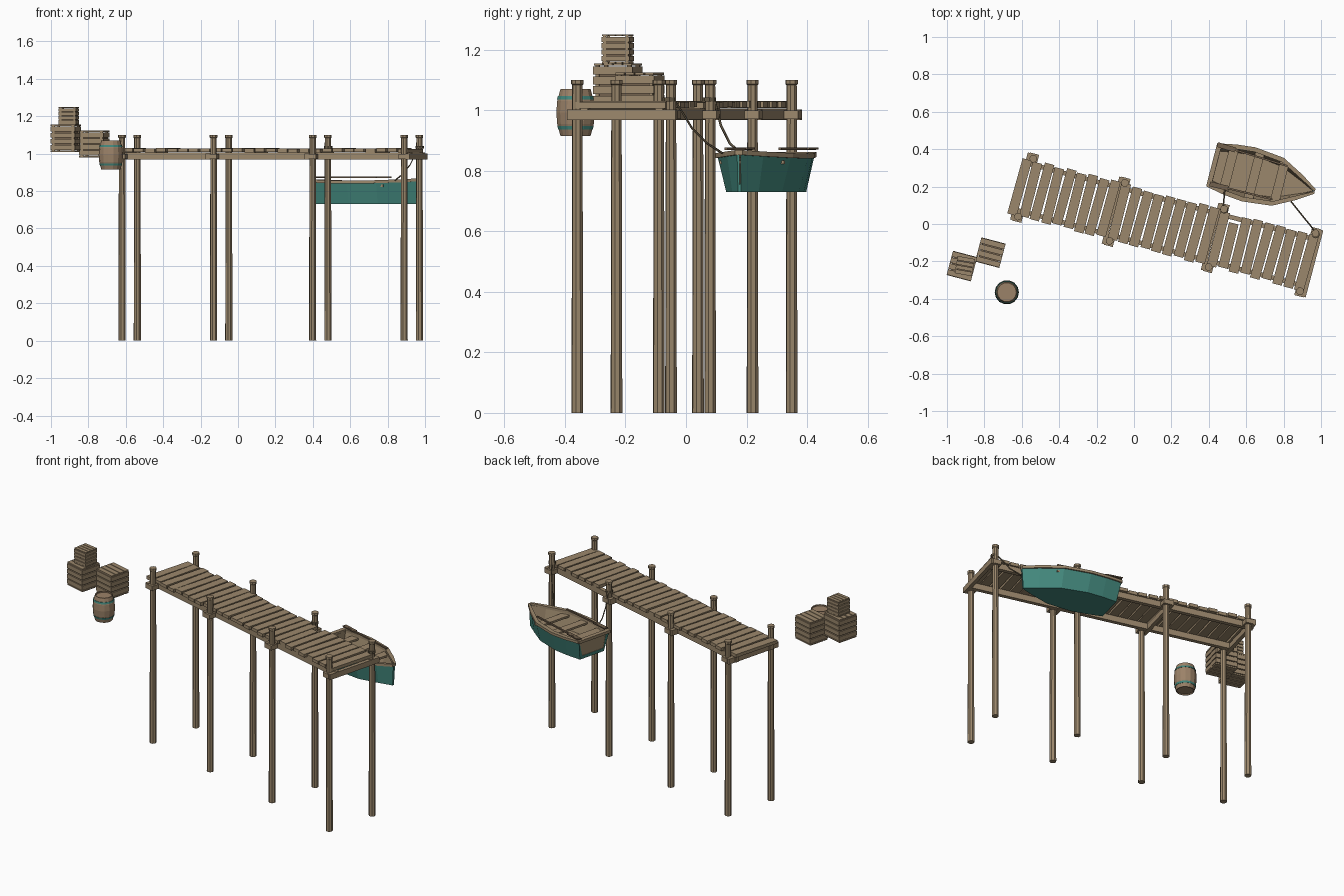
import bpy, bmesh, math, random
from mathutils import Matrix, Vector

if "Cube" in bpy.data.objects:
    bpy.data.objects.remove(bpy.data.objects["Cube"])

random.seed(4)


def material(name, rgb):
    m = bpy.data.materials.new(name)
    m.diffuse_color = (*rgb, 1)
    m.use_nodes = True
    m.node_tree.nodes["Principled BSDF"].inputs["Base Color"].default_value = m.diffuse_color
    return m


WOOD = material("weathered wood", (0.33, 0.245, 0.15))
BARREL = material("barrel wood", (0.33, 0.225, 0.14))
TEAL = material("teal paint", (0.055, 0.24, 0.20))
ROPE = material("rope brown", (0.13, 0.10, 0.06))
DARK = material("dark wood", (0.17, 0.12, 0.075))


def frame(x, y, z, deg):
    return Matrix.Translation((x, y, z)) @ Matrix.Rotation(math.radians(deg), 4, 'Z')


def finish(name, bm, mats, M=Matrix.Identity(4)):
    bmesh.ops.recalc_face_normals(bm, faces=bm.faces)
    bm.transform(M)
    me = bpy.data.meshes.new(name)
    bm.to_mesh(me)
    bm.free()
    for m in mats:
        me.materials.append(m)
    ob = bpy.data.objects.new(name, me)
    bpy.context.collection.objects.link(ob)
    return ob


def box(bm, c, s, deg=0):
    M = frame(*c, deg) @ Matrix.Diagonal((*s, 1))
    bmesh.ops.create_cube(bm, size=1, matrix=M)


def lathe(bm, profile, n, x=0, y=0):
    rings = [[bm.verts.new((x + r * math.cos(2 * math.pi * i / n),
                            y + r * math.sin(2 * math.pi * i / n), z))
              for i in range(n)] for r, z in profile]
    for a, b in zip(rings, rings[1:]):
        for i in range(n):
            j = (i + 1) % n
            bm.faces.new((a[i], a[j], b[j], b[i]))
    bm.faces.new(rings[0][::-1])
    bm.faces.new(rings[-1])


def loft(bm, sections, closed=True):
    """Skin equal-length sections, return faces grouped by strip index."""
    rows = [[bm.verts.new(p) for p in s] for s in sections]
    n = len(rows[0])
    strips = [[] for _ in range(n)]
    for a, b in zip(rows, rows[1:]):
        for i in range(n if closed else n - 1):
            j = (i + 1) % n
            strips[i].append(bm.faces.new((a[i], a[j], b[j], b[i])))
    if closed:
        bm.faces.new(rows[0])
        bm.faces.new(rows[-1])
    return strips


# ---- Pier ----
PIER = frame(0.175, -0.005, 0, -14.8)
POST_U = (-0.78, -0.274, 0.274, 0.78)

bm = bmesh.new()
for u in POST_U:
    for v in (-0.16, 0.16):
        lathe(bm, [(0.02, 0), (0.0175, 1.083), (0.021, 1.086), (0.021, 1.1)], 8, u, v)
finish("pier_posts", bm, [WOOD], PIER)

bm = bmesh.new()
for v in (-0.128, 0.128):
    box(bm, (-0.005, v, 0.988), (1.64, 0.024, 0.036))
finish("long_beams", bm, [WOOD], PIER)

bm = bmesh.new()
for u in POST_U:
    s = 1 if u > 0.5 else -1
    box(bm, (u + s * 0.026, 0, 0.985), (0.022, 0.37, 0.034))
    for v in (-0.163, 0.163):       # collar blocks round the posts
        box(bm, (u, v, 0.985), (0.05, 0.05, 0.028))
finish("cross_beams", bm, [WOOD], PIER)

bm = bmesh.new()
COUNT, PITCH = 27, 0.061
for i in range(COUNT):
    u = -0.812 + i * PITCH
    back = 0.152 + random.uniform(-0.008, 0.008)
    front = -0.152 + random.uniform(-0.008, 0.008)
    if i == 19:                     # broken plank
        back = 0.10
    z = 1.018 + random.uniform(-0.002, 0.002)
    box(bm, (u, (back + front) / 2, z), (0.052, back - front, 0.02),
        random.uniform(-1.2, 1.2))
finish("deck_planks", bm, [WOOD], PIER)

# ---- Rowing boat ----
BOAT = frame(0.42, 0.315, 0, -14.4)
# station: length, half width at rim, half width at bottom, rim height
STATIONS = [(0, 0.113, 0.09, 0.85), (0.1, 0.132, 0.106, 0.846), (0.2, 0.142, 0.114, 0.844),
            (0.36, 0.125, 0.095, 0.846), (0.48, 0.062, 0.045, 0.851), (0.565, 0.006, 0.005, 0.856)]

bm = bmesh.new()
sections = []
for u, w, b, z in STATIONS:
    wi, bi = max(w - 0.012, 0.002), max(b - 0.01, 0.001)
    ub = 0.02 + u * 0.95
    ui = min(max(u, 0.012), 0.55)
    sections.append([(u, -w, z), (ub, -b, 0.73), (ub, b, 0.73), (u, w, z),
                     (ui, wi, z), (ui, bi, 0.755), (ui, -bi, 0.755), (ui, -wi, z)])
strips = loft(bm, sections)
for k in (3, 4, 5, 6, 7):
    for f in strips[k]:
        f.material_index = 1
finish("boat_hull", bm, [TEAL, WOOD], BOAT)

bm = bmesh.new()
for s in (-1, 1):
    loft(bm, [[(u, s * (w + 0.007), z - 0.004), (u, s * (w + 0.007), z + 0.012),
               (u, s * max(w - 0.018, 0), z + 0.012), (u, s * max(w - 0.018, 0), z - 0.004)]
              for u, w, b, z in STATIONS])
box(bm, (0.008, 0, 0.853), (0.026, 0.235, 0.018))
finish("boat_rim", bm, [WOOD], BOAT)

bm = bmesh.new()
loft(bm, [[(0.014, y, z) for y, z in ((-0.1, 0.85), (0.1, 0.85), (0.082, 0.755), (-0.082, 0.755))],
          [(0.022, y, z) for y, z in ((-0.1, 0.85), (0.1, 0.85), (0.082, 0.755), (-0.082, 0.755))]])
finish("boat_transom", bm, [WOOD], BOAT)

bm = bmesh.new()
for u, w in ((0.09, 0.235), (0.23, 0.255), (0.37, 0.22)):
    box(bm, (u, 0, 0.828), (0.05, w, 0.012))
finish("boat_benches", bm, [WOOD], BOAT)


# ---- Oars ----
for name, p, q in (("front_oar", (0.405, 0.215, 0.873), (0.74, 0.132, 0.873)),
                   ("back_oar", (0.445, 0.425, 0.873), (0.82, 0.31, 0.873))):
    p, q = Vector(p), Vector(q)
    d = q - p
    bm = bmesh.new()
    box(bm, (d.length / 2, 0, 0), (d.length, 0.01, 0.008))
    box(bm, (0.05, 0, 0), (0.1, 0.026, 0.006))
    finish(name, bm, [DARK], frame(*p, math.degrees(math.atan2(d.y, d.x))))


# ---- Mooring ropes ----
def rope(name, pts):
    cu = bpy.data.curves.new(name, 'CURVE')
    cu.dimensions = '3D'
    cu.bevel_depth = 0.004
    cu.bevel_resolution = 0
    sp = cu.splines.new('POLY')
    sp.points.add(len(pts) - 1)
    for point, co in zip(sp.points, pts):
        point.co = (*co, 1)
    cu.materials.append(ROPE)
    bpy.context.collection.objects.link(bpy.data.objects.new(name, cu))


rope("bow_rope", [(0.84, 0.12, 0.858), (0.88, 0.07, 0.89), (0.92, 0.02, 0.94),
                  (0.945, -0.01, 0.99), (0.965, -0.04, 1.035)])
rope("stern_rope", [(0.485, 0.185, 0.855), (0.482, 0.145, 0.89), (0.479, 0.115, 0.95),
                    (0.477, 0.095, 1.03)])
bm = bmesh.new()
for x, y in ((0.972, -0.055), (0.482, 0.077)):
    lathe(bm, [(0.022, 1.028), (0.022, 1.042)], 8, x, y)
finish("rope_loops", bm, [ROPE], Matrix.Identity(4))


# ---- Crates ----
def crate(name, x, y, z, s, h, deg):
    bm = bmesh.new()
    t = s * 0.06
    box(bm, (0, 0, h / 2), (s - 3 * t, s - 3 * t, h - 3 * t))
    for f in bm.faces:
        f.material_index = 1
    p = s / 4
    for i in range(4):
        o = (i - 1.5) * p
        for end in (t / 2, h - t / 2):          # lid and base slats
            box(bm, (0, o, end), (s, p * 0.86, t))
        zc = t + (h - 2 * t) * (i + 0.5) / 4
        hh = (h - 2 * t) / 4 * 0.82
        for k in (-1, 1):                       # side slats
            box(bm, (0, k * (s - t) / 2, zc), (s, t, hh))
            box(bm, (k * (s - t) / 2, 0, zc), (t, s - 2 * t, hh))
    for a in (-1, 1):                           # corner battens
        for b in (-1, 1):
            box(bm, (a * (s / 2 - 1.6 * t), b * (s / 2 - 1.6 * t), h / 2),
                (1.6 * t, 1.6 * t, h - 2 * t))
    finish(name, bm, [WOOD, DARK], frame(x, y, z, deg))


crate("large_crate", -0.92, -0.225, 1.01, 0.134, 0.145, -14.8)
crate("small_crate", -0.905, -0.225, 1.155, 0.093, 0.095, -10)
crate("side_crate", -0.768, -0.153, 0.98, 0.134, 0.145, -14.8)

# ---- Barrel ----
BX, BY = -0.68, -0.365
bm = bmesh.new()
lathe(bm, [(0.046, 0.922), (0.046, 0.915), (0.051, 0.915), (0.062, 0.955), (0.065, 0.993),
           (0.062, 1.03), (0.051, 1.07), (0.046, 1.07), (0.046, 1.062)], 14, BX, BY)
finish("barrel", bm, [BARREL])

bm = bmesh.new()
for z, r0, r1 in ((0.937, 0.0585, 0.0615), (1.036, 0.0625, 0.0595)):
    lathe(bm, [(r0, z), (r1, z + 0.011)], 14, BX, BY)
finish("barrel_hoops", bm, [TEAL])
